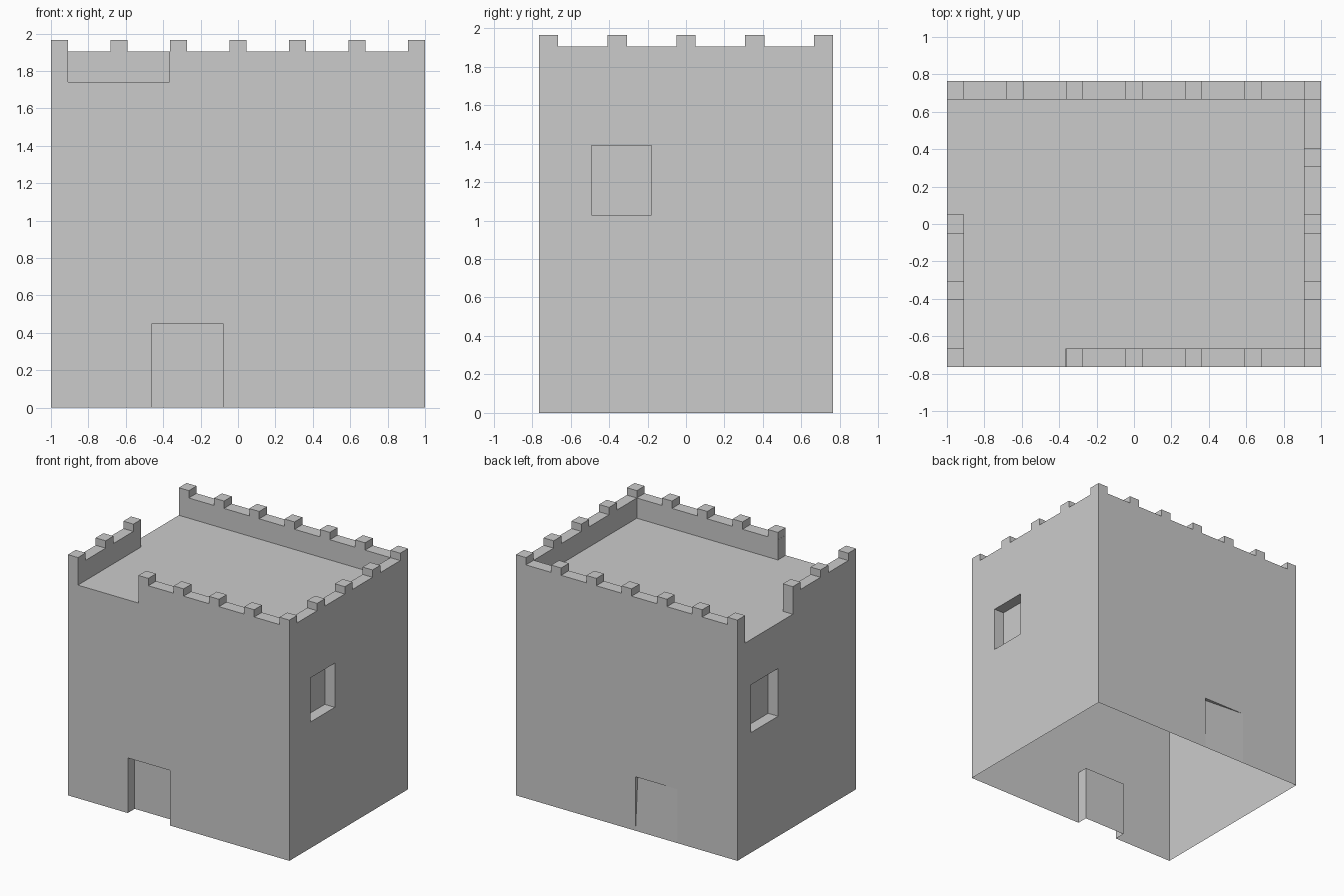
import bpy
import bmesh
from mathutils import Vector

cube = bpy.data.objects.get("Cube")
if cube:
    bpy.data.objects.remove(cube, do_unlink=True)

HX, HY = 1.0, 0.765          # half width and half depth of the house
DECK, RAIL, TOP = 1.74, 1.905, 1.965
TX, TY = 0.09, 0.1           # parapet thickness on the sides and on front/back

stone = bpy.data.materials.new("pale_grey_plaster")
stone.use_nodes = True
GREY = (0.6, 0.6, 0.6, 1)
stone.diffuse_color = GREY
stone.node_tree.nodes["Principled BSDF"].inputs["Base Color"].default_value = GREY


def finish(name, bm):
    mesh = bpy.data.meshes.new(name)
    bm.to_mesh(mesh)
    bm.free()
    mesh.materials.append(stone)
    obj = bpy.data.objects.new(name, mesh)
    bpy.context.scene.collection.objects.link(obj)
    return obj


def box(name, x0, x1, y0, y1, z0, z1):
    bm = bmesh.new()
    bmesh.ops.create_cube(bm, size=1)
    for v in bm.verts:
        v.co = ((x0 + x1) / 2 + v.co.x * (x1 - x0),
                (y0 + y1) / 2 + v.co.y * (y1 - y0),
                (z0 + z1) / 2 + v.co.z * (z1 - z0))
    return finish(name, bm)


def wall(name, out, half, dist, hole, depths):
    """Thin wall with one recessed pocket; u runs rightward seen from outside."""
    out = Vector(out)
    right = Vector((0, 0, 1)).cross(out)
    bm = bmesh.new()

    def face(*pts):
        bm.faces.new([bm.verts.new(right * u + out * (dist - d) + Vector((0, 0, v)))
                      for u, v, d in pts])

    u0, u1, v0, v1 = hole
    us, vs = (-half, u0, u1, half), (0, v0, v1, DECK)
    for i in range(3):
        for j in range(3):
            if (i, j) != (1, 1) and vs[j + 1] > vs[j]:
                a, b, c, d = us[i], us[i + 1], vs[j], vs[j + 1]
                face((a, c, 0), (b, c, 0), (b, d, 0), (a, d, 0))
    # pocket: inner panel and reveals (a door has no sill)
    corners = [(u0, v0), (u1, v0), (u1, v1), (u0, v1)]
    outer = [(u, v, 0) for u, v in corners]
    inner = [(u, v, d) for (u, v), d in zip(corners, depths)]
    face(*inner)
    for i in range(4):
        k = (i + 1) % 4
        if (i == 0 and v0 == 0) or depths[i] + depths[k] == 0:
            continue
        face(outer[i], outer[k], inner[k], inner[i])
    bmesh.ops.remove_doubles(bm, verts=bm.verts, dist=0.0005)
    finish(name, bm)


# Walls with door and window recesses
deep = [0.09] * 4
wall("front_wall", (0, -1, 0), HX, HY, (-0.46, -0.08, 0, 0.45), deep)
wall("left_wall", (1, 0, 0), HY, HX, (-0.49, -0.18, 1.03, 1.39), deep)
wall("right_wall", (-1, 0, 0), HY, HX, (-0.59, -0.24, 0.98, 1.37), deep)
wall("back_wall", (0, 1, 0), HX, HY, (0.08, 0.46, 0, 0.44), [0, 0, 0, 0.03])

# Roof deck
bm = bmesh.new()
bm.faces.new([bm.verts.new((sx * HX, sy * HY, DECK))
              for sx, sy in ((-1, -1), (1, -1), (1, 1), (-1, 1))])
finish("roof_deck", bm)

# Parapets, broken at the front and on the right side
box("front_parapet", -0.365, HX, -HY, -HY + TY, DECK, RAIL)
box("back_parapet", -HX, HX, HY - TY, HY, DECK, RAIL)
box("left_parapet", HX - TX, HX, -HY + TY, HY - TY, DECK, RAIL)
box("right_parapet", -HX, -HX + TX, -HY, 0.05, DECK, RAIL)

# Merlons along front and back, corners included
cx = HX - TX / 2
for side, ys in (("front", -HY), ("back", HY - TY)):
    for i, x in enumerate((-cx, -0.637, -0.319, 0, 0.319, 0.637, cx)):
        if side == "front" and i == 1:
            continue
        box(f"{side}_merlon_{i}", x - TX / 2, x + TX / 2, ys, ys + TY, RAIL, TOP)

# Merlons along both sides
for side, xs in (("left", HX - TX), ("right", -HX)):
    for i, y in enumerate((-0.357, 0, 0.357)):
        if side == "right" and i == 2:
            continue
        box(f"{side}_merlon_{i}", xs, xs + TX, y - 0.05, y + 0.05, RAIL, TOP)
